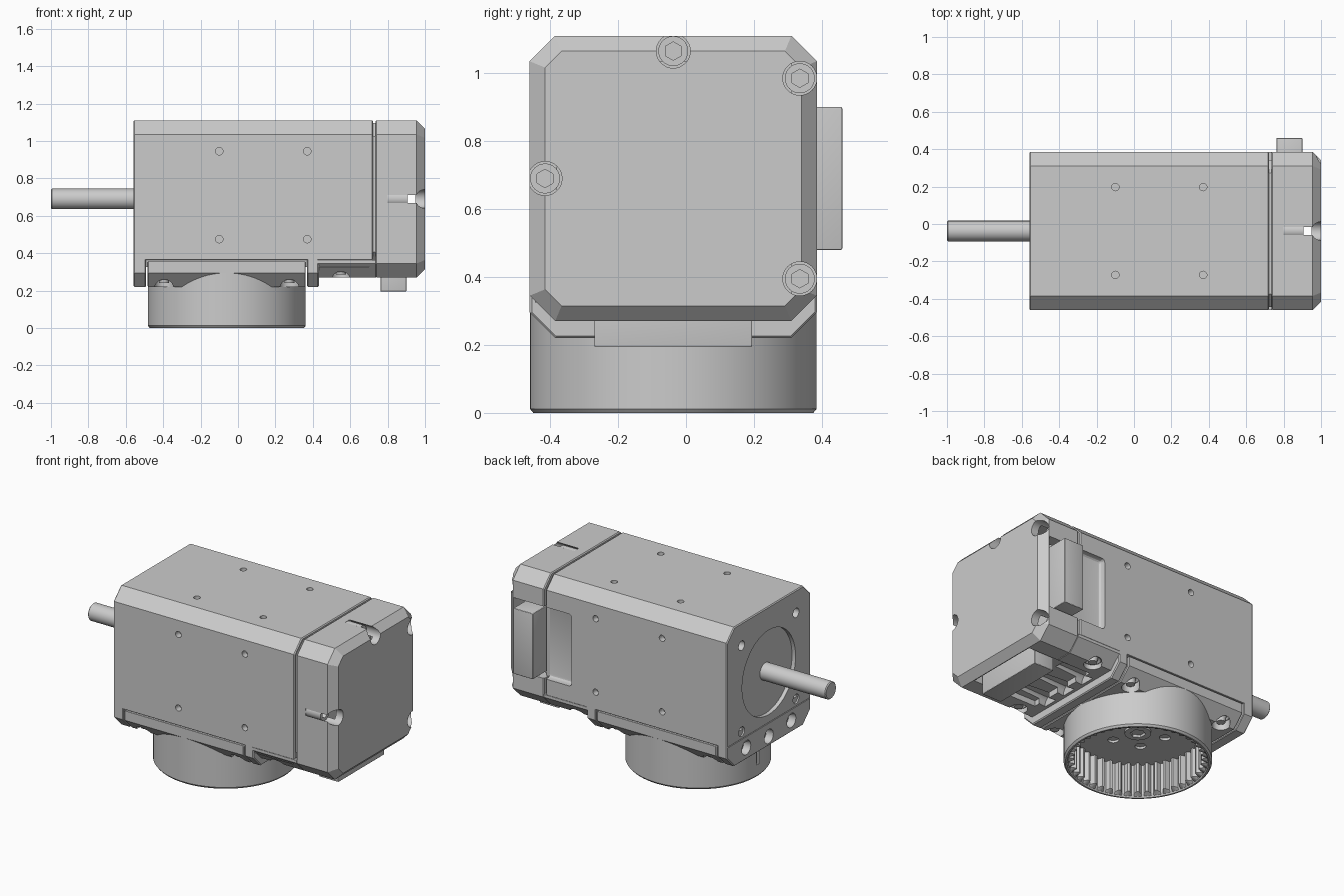
import bpy, bmesh, math
from mathutils import Vector, Matrix

if "Cube" in bpy.data.objects:
    bpy.data.objects.remove(bpy.data.objects["Cube"])

CY, CZ = -0.0375, 0.69          # motor axis
CX = -0.06                      # output cup axis


def make(name, bm):
    bmesh.ops.recalc_face_normals(bm, faces=bm.faces[:])
    me = bpy.data.meshes.new(name)
    bm.to_mesh(me)
    bm.free()
    ob = bpy.data.objects.new(name, me)
    bpy.context.collection.objects.link(ob)
    return ob


def loft(name, loops):
    bm = bmesh.new()
    rings = [[bm.verts.new(p) for p in loop] for loop in loops]
    for a, b in zip(rings, rings[1:]):
        n = len(a)
        for i in range(n):
            bm.faces.new((a[i], a[(i + 1) % n], b[(i + 1) % n], b[i]))
    bm.faces.new(rings[0])
    bm.faces.new(rings[-1])
    return make(name, bm)


def octagon(x, y0, y1, z0, z1, cb, ct, d=0.0):
    """Chamfered rectangle across the x axis, inset by d."""
    y0, y1, z0, z1 = y0 + d, y1 - d, z0 + d, z1 - d
    cb, ct = max(cb - 0.586 * d, 0.001), max(ct - 0.586 * d, 0.001)
    return [(x, y, z) for y, z in (
        (y0 + cb, z0), (y1 - cb, z0), (y1, z0 + cb), (y1, z1 - ct),
        (y1 - ct, z1), (y0 + ct, z1), (y0, z1 - ct), (y0, z0 + cb))]


def prism(name, x0, x1, z0, z1, cb, ct, e0=0.006, e1=0.006, y0=-0.46, y1=0.385):
    r = (y0, y1, z0, z1, cb, ct)
    return loft(name, [octagon(x0, *r, e0), octagon(x0 + e0, *r),
                       octagon(x1 - e1, *r), octagon(x1, *r, e1)])


def box(name, x0, x1, y0, y1, z0, z1, bevel=0.0):
    bm = bmesh.new()
    m = Matrix.Translation(((x0 + x1) / 2, (y0 + y1) / 2, (z0 + z1) / 2))
    bmesh.ops.create_cube(bm, size=1, matrix=m @ Matrix.Diagonal((x1 - x0, y1 - y0, z1 - z0, 1)))
    if bevel:
        bmesh.ops.bevel(bm, geom=bm.edges[:], offset=bevel, segments=3, profile=0.5, affect='EDGES')
    return make(name, bm)


def cyl(name, p0, p1, r0, r1=None, n=32):
    p0, p1 = Vector(p0), Vector(p1)
    rot = (p1 - p0).to_track_quat('Z', 'Y').to_matrix().to_4x4()
    bm = bmesh.new()
    bmesh.ops.create_cone(bm, cap_ends=True, segments=n, radius1=r0,
                          radius2=r0 if r1 is None else r1, depth=(p1 - p0).length,
                          matrix=Matrix.Translation((p0 + p1) / 2) @ rot)
    return make(name, bm)


def cut(target, *cutters):
    for c in cutters:
        c.hide_render = True
        mod = target.modifiers.new("cut", 'BOOLEAN')
        mod.operation, mod.solver, mod.object = 'DIFFERENCE', 'EXACT', c
        with bpy.context.temp_override(object=target, active_object=target):
            bpy.ops.object.modifier_apply(modifier=mod.name)
        bpy.data.objects.remove(c)


# main housing with tapped holes, front register and cable pocket
body = prism("motor_housing", -0.56, 0.722, 0.364, 1.11, 0.001, 0.075)
for x in (-0.1, 0.37):
    for s in (-1, 1):
        h = CY + 0.235 * s
        v = CZ + 0.02 + 0.235 * s
        cut(body, cyl("c", (x, -0.5, v), (x, -0.42, v), 0.02, n=20),
            cyl("c", (x, 0.345, v), (x, 0.42, v), 0.02, n=20),
            cyl("c", (x, h, 1.07), (x, h, 1.15), 0.02, n=20))
for sy in (-1, 1):
    for sz in (-1, 1):
        p = (CY + 0.275 * sy, CZ + 0.275 * sz)
        cut(body, cyl("c", (-0.6, *p), (-0.48, *p), 0.03, n=24))
cut(body, cyl("c", (-0.6, CY, CZ), (-0.535, CY, CZ), 0.27, n=64),
    box("c", 0.54, 0.85, 0.345, 0.42, 0.465, 0.925, 0.02))

# shaft with chamfered tip
loft("drive_shaft", [[(x, CY + r * math.cos(a), CZ + r * math.sin(a))
                      for a in (2 * math.pi * i / 40 for i in range(40))]
                     for x, r in ((-1, 0.049), (-0.994, 0.055), (-0.5, 0.055))])

# front foot, bridge and hidden filler behind the seams
foot = prism("front_foot", -0.56, -0.492, 0.22, 0.37, 0.075, 0.001, 0.006, 0.004)
for y, z in ((0.19, 0.295), (CY, 0.28), (-0.265, 0.295)):
    cut(foot, cyl("c", (-0.6, y, z), (-0.51, y, z), 0.045))
prism("rear_bridge", 0.37, 0.432, 0.22, 0.37, 0.075, 0.001, 0.004, 0.006)
box("seam_core", -0.55, 0.7, -0.445, 0.34, 0.325, 0.42)
prism("seam_neck", 0.7, 0.75, 0.345, 1.095, 0.06, 0.07, 0.001, 0.001, -0.445, 0.342)

# adapter plate with four corner screws
plate = prism("adapter_plate", -0.484, 0.362, 0.22, 0.356, 0.075, 0.001, 0.005, 0.005)
for sx in (-1, 1):
    for sy in (-1, 1):
        x, y = CX + 0.335 * sx, CY + 0.335 * sy
        cut(plate, cyl("c", (x, y, 0.1), (x, y, 0.275), 0.052),
            cyl("c", (x, y, 0.27), (x, y, 0.3), 0.052, 0.03))
        cyl("corner_screw", (x, y, 0.24), (x, y, 0.31), 0.026, 0.036, 24)

# output cup with internal teeth, open below
TEETH = 44
N = TEETH * 4


def ring(r, z, tooth=0.0):
    return [(CX + q * math.cos(a), CY + q * math.sin(a), z)
            for i in range(N)
            for a, q in ((2 * math.pi * i / N, r - (tooth if i % 4 < 2 else 0)),)]


cup = loft("toothed_cup", [ring(0.39, 0.205, 0.028), ring(0.39, 0.02, 0.028), ring(0.397, 0.008),
                           ring(0.402, 0), ring(0.412, 0), ring(0.422, 0.012), ring(0.422, 0.3)])
cut(cup, box("c", -0.52, -0.467, CY - 0.012, CY + 0.012, 0.08, 0.23))
for k in range(6):
    a = k * math.pi / 3 + math.pi / 4
    p = (CX + 0.17 * math.cos(a), CY + 0.17 * math.sin(a))
    cut(cup, cyl("c", (*p, 0.15), (*p, 0.24), 0.032, n=24))
hub = cyl("cup_hub", (CX, CY, 0.19), (CX, CY, 0.25), 0.075)
cut(hub, cyl("c", (CX, CY, 0.15), (CX, CY, 0.22), 0.045, n=6))

# hollow rear cap with connector openings
cap = prism("rear_cap", 0.735, 1.0, 0.27, 1.11, 0.075, 0.075, 0.006, 0.045)
cut(cap, box("c", 0.76, 0.95, -0.38, 0.31, 0.34, 1.035),
    box("c", 0.7, 0.95, 0.3, 0.5, 0.465, 0.925),
    box("c", 0.7, 0.95, -0.28, 0.205, 0.2, 0.36))
for y, z in ((CY, 1.065), (-0.415, CZ), (0.335, 0.985), (0.335, 0.395)):
    cut(cap, cyl("c", (0.8, y, z), (1.05, y, z), 0.05))
    head = cyl("cap_screw", (0.795, y, z), (0.905, y, z), 0.044)
    cut(head, cyl("c", (0.87, y, z), (0.95, y, z), 0.027, n=6))

# underside tray between bridge and cap
tray = prism("underside_tray", 0.425, 0.737, 0.27, 0.364, 0.075, 0.001, 0.001, 0.001)
cut(tray, box("c", 0.5, 0.8, -0.28, 0.205, 0.2, 0.305))
for y in (-0.2, CY, 0.125):
    cut(tray, cyl("c", (0.45, y, 0.285), (0.66, y, 0.305), 0.05, 0.03))
for y in (-0.365, 0.29):
    cut(tray, cyl("c", (0.55, y, 0.2), (0.55, y, 0.3), 0.052),
        cyl("c", (0.55, y, 0.295), (0.55, y, 0.32), 0.052, 0.03))
    cyl("tray_screw", (0.55, y, 0.285), (0.55, y, 0.34), 0.026, 0.036, 24)

# plug connectors on the back and underside
box("side_connector", 0.762, 0.9, 0.25, 0.46, 0.48, 0.9, 0.004)
box("lower_connector", 0.762, 0.9, -0.27, 0.195, 0.195, 0.4, 0.004)

bpy.ops.object.select_all(action='SELECT')
bpy.context.view_layer.objects.active = body
bpy.ops.object.shade_smooth_by_angle(angle=math.radians(28))
